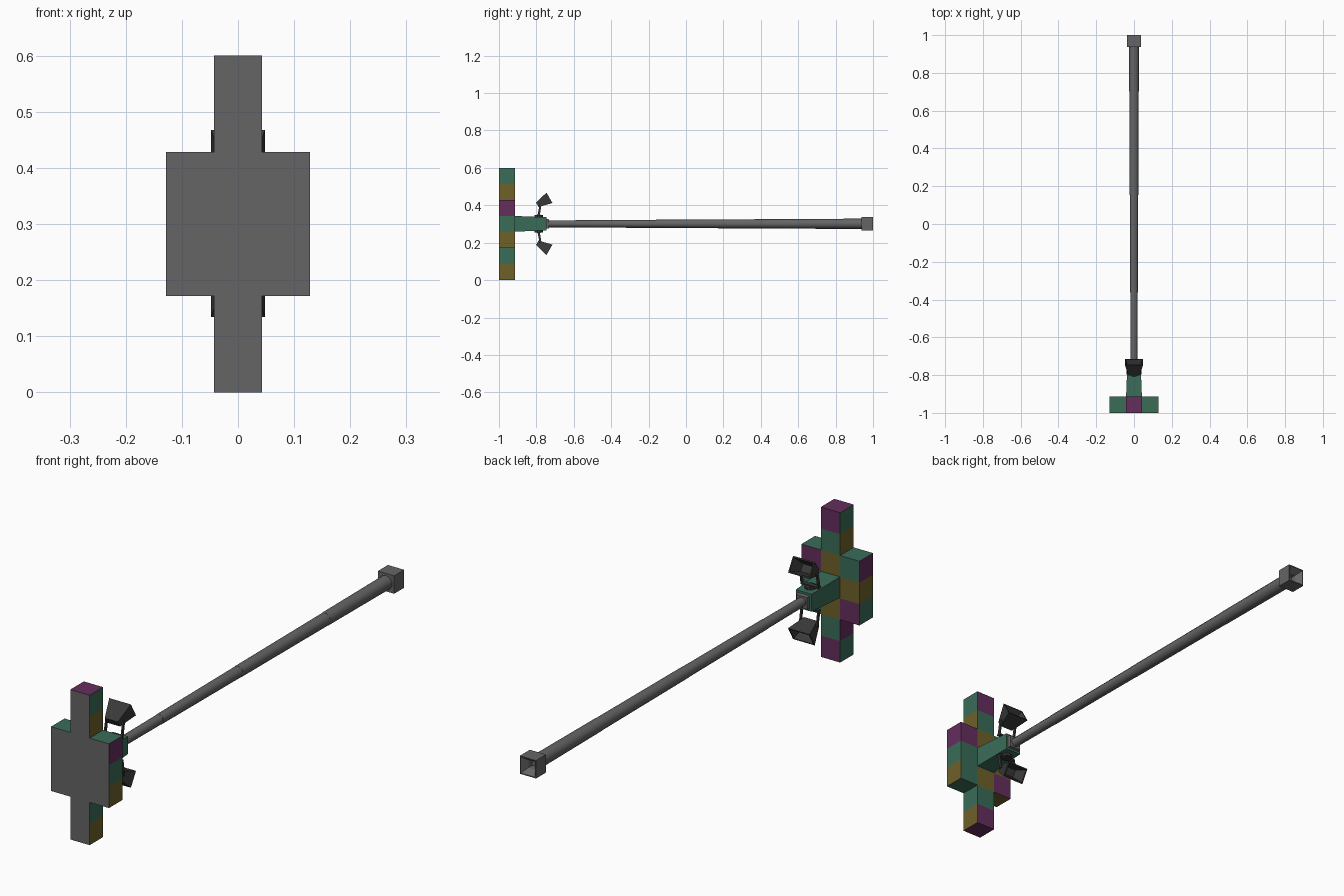
import bpy, bmesh, math
from mathutils import Vector

if "Cube" in bpy.data.objects:
    bpy.data.objects.remove(bpy.data.objects["Cube"])

MID = 0.301          # height of the pole axis
C = 0.6 / 7          # size of one panel cell


def material(name, rgb):
    m = bpy.data.materials.new(name)
    m.diffuse_color = (*rgb, 1)
    m.use_nodes = True
    m.node_tree.nodes["Principled BSDF"].inputs["Base Color"].default_value = m.diffuse_color
    return m


GREY = material("steel grey", (0.13, 0.13, 0.13))
DARK = material("lamp black", (0.042, 0.042, 0.042))
GREEN = material("lit green", (0.042, 0.15, 0.097))
PURPLE = material("lit purple", (0.13, 0.027, 0.108))
OLIVE = material("lit olive", (0.155, 0.12, 0.022))


def finish(bm, name, mats):
    bmesh.ops.recalc_face_normals(bm, faces=bm.faces)
    me = bpy.data.meshes.new(name)
    bm.to_mesh(me)
    bm.free()
    ob = bpy.data.objects.new(name, me)
    for m in mats:
        me.materials.append(m)
    bpy.context.collection.objects.link(ob)
    return ob


def loft(name, sections, n, mat, origin=(0, 0, MID), axis=(0, 1, 0), flip=1):
    """Closed solid through rings (distance, half width, half height) along axis."""
    a = Vector(axis).normalized()
    u = Vector((1, 0, 0))
    v = u.cross(a)
    bm = bmesh.new()
    rings = []
    for t, hx, hv in sections:
        ring = []
        for k in range(n):
            ang = math.pi / n + 2 * math.pi * k / n
            r = 1 / math.cos(math.pi / n)
            p = Vector(origin) + a * t + u * (hx * r * math.cos(ang)) + v * (hv * r * math.sin(ang))
            p.z = MID + (p.z - MID) * flip
            ring.append(bm.verts.new(p))
        rings.append(ring)
    for p, q in zip(rings, rings[1:]):
        for k in range(n):
            bm.faces.new((p[k], p[(k + 1) % n], q[(k + 1) % n], q[k]))
    bm.faces.new(rings[0])
    bm.faces.new(rings[-1])
    return finish(bm, name, [mat])


# cross-shaped sign panel: cell colours listed from the top row down, x from - to +
BACK = [".P.", ".G.", "GOP", "OGG", "POG", ".G.", ".P."]
RIGHT = "GOPGOGO"
LEFT = "GOPOGPG"
TOP = "GPG"
BOTTOM = "OPG"
INDEX = {"S": 0, "G": 1, "P": 2, "O": 3}


def filled(row, col):
    return 0 <= row < 7 and 0 <= col < 3 and BACK[row][col] != "."


bm = bmesh.new()
for row in range(7):
    for col in range(3):
        if not filled(row, col):
            continue
        x0, x1 = (col - 1.5) * C, (col - 0.5) * C
        z0, z1 = (6 - row) * C, (7 - row) * C
        y0, y1 = -1.0, -1.0 + C
        sides = [
            ("S", ((x0, y0, z0), (x1, y0, z0), (x1, y0, z1), (x0, y0, z1)), True),
            (BACK[row][col], ((x1, y1, z0), (x0, y1, z0), (x0, y1, z1), (x1, y1, z1)), True),
            (RIGHT[row], ((x1, y0, z0), (x1, y1, z0), (x1, y1, z1), (x1, y0, z1)), not filled(row, col + 1)),
            (LEFT[row], ((x0, y1, z0), (x0, y0, z0), (x0, y0, z1), (x0, y1, z1)), not filled(row, col - 1)),
            (TOP[col], ((x0, y0, z1), (x1, y0, z1), (x1, y1, z1), (x0, y1, z1)), not filled(row - 1, col)),
            (BOTTOM[col], ((x0, y1, z0), (x1, y1, z0), (x1, y0, z0), (x0, y0, z0)), not filled(row + 1, col)),
        ]
        for key, pts, outer in sides:
            if outer:
                f = bm.faces.new([bm.verts.new(p) for p in pts])
                f.material_index = INDEX[key]
bmesh.ops.remove_doubles(bm, verts=bm.verts, dist=1e-5)
finish(bm, "cross_panel", [GREY, GREEN, PURPLE, OLIVE])

# tapered arm behind the panel, with its grey end collar
loft("panel_arm", [(-0.915, 0.042, 0.042), (-0.745, 0.035, 0.035)], 4, GREEN)
loft("arm_collar", [(-0.75, 0.027, 0.027), (-0.732, 0.024, 0.024)], 4, GREY)

# stepped pole
steps = [(-0.74, -0.5, 0.0175, 0.0185), (-0.5, 0.0, 0.0193, 0.0213),
         (0.0, 0.55, 0.022, 0.0238), (0.55, 0.95, 0.0245, 0.0262)]
for i, (a, b, ra, rb) in enumerate(steps):
    ob = loft(f"pole_section_{i + 1}", [(a, ra, ra), (b, rb, rb)], 10, GREY)
    bpy.ops.object.select_all(action='DESELECT')
    bpy.context.view_layer.objects.active = ob
    ob.select_set(True)
    bpy.ops.object.shade_smooth_by_angle(angle=math.radians(40))

# hollow square foot with a funnel recess
loft("pole_foot", [(0.937, 0.036, 0.036), (1.0, 0.036, 0.036), (1.0, 0.032, 0.032),
                   (0.975, 0.016, 0.016), (0.951, 0.016, 0.016)], 4, GREY)

# floodlights above and below the arm
for side, flip in (("upper", 1), ("lower", -1)):
    loft(side + "_floodlight",
         [(0, 0.029, 0.0135), (0.075, 0.048, 0.032), (0.075, 0.043, 0.027), (0.025, 0.029, 0.015)],
         4, DARK, (0, -0.795, 0.4025), (0, 0.866, 0.5), flip)
    # bracket: round base, crossbar and two side arms
    loft(side + "_bracket_base", [(0, 0.022, 0.022), (0.013, 0.022, 0.022)],
         10, DARK, (0, -0.788, 0.334), (0, 0, 1), flip)
    loft(side + "_bracket_bar", [(0, 0.039, 0.009), (0.006, 0.039, 0.009)],
         4, DARK, (0, -0.788, 0.345), (0, 0, 1), flip)
    for tag, x in (("left", -0.037), ("right", 0.037)):
        loft(f"{side}_bracket_{tag}_arm", [(0, 0.003, 0.006), (0.066, 0.003, 0.005)],
             4, DARK, (x, -0.788, 0.345), (0, 0.18, 1), flip)
